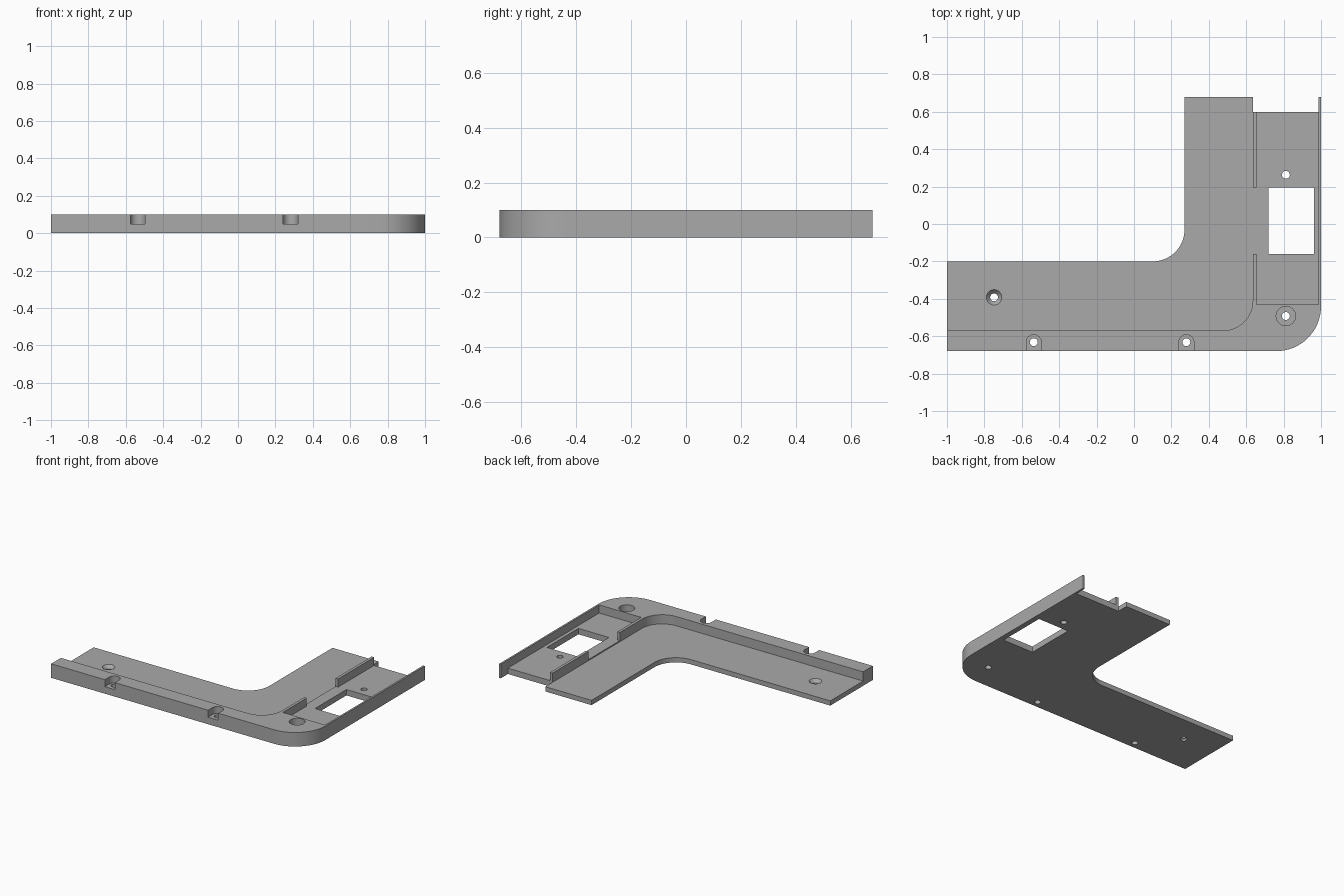
import bpy
from math import cos, sin, pi, radians

cube = bpy.data.objects.get("Cube")
if cube:
    bpy.data.objects.remove(cube)

grey = bpy.data.materials.new("plain grey")
grey.use_nodes = True
grey.diffuse_color = (0.4, 0.4, 0.4, 1)
grey.node_tree.nodes["Principled BSDF"].inputs["Base Color"].default_value = (0.4, 0.4, 0.4, 1)

TOP, PLATE, POCKET, LEDGE = 0.1, 0.034, 0.042, 0.05
END = 0.68          # half depth of the bracket
WALL_X = 0.635      # inner face of the raised border
HOLE = 0.021        # screw shank radius


def arc(cx, cy, r, start, stop, steps=16):
    """Points on an arc, angles in degrees."""
    angles = [radians(start + (stop - start) * i / steps) for i in range(steps + 1)]
    return [(cx + r * cos(a), cy + r * sin(a)) for a in angles]


def prism(name, outline, z0, z1):
    """Extrude an anticlockwise outline between two heights."""
    n = len(outline)
    verts = [(x, y, z) for z in (z0, z1) for x, y in outline]
    faces = [list(range(n))[::-1], list(range(n, 2 * n))]
    faces += [(i, (i + 1) % n, (i + 1) % n + n, i + n) for i in range(n)]
    mesh = bpy.data.meshes.new(name)
    mesh.from_pydata(verts, [], faces)
    obj = bpy.data.objects.new(name, mesh)
    bpy.context.collection.objects.link(obj)
    obj.data.materials.append(grey)
    return obj


def rect(x0, x1, y0, y1):
    return [(x0, y0), (x1, y0), (x1, y1), (x0, y1)]


def cone(x, y, r0, r1, z0, z1):
    bpy.ops.mesh.primitive_cone_add(vertices=32, radius1=r0, radius2=r1, depth=z1 - z0,
                                    location=(x, y, (z0 + z1) / 2))
    obj = bpy.context.object
    obj.data.materials.append(grey)
    return obj


def cut(target, cutter):
    """Subtract the cutter from the target and discard it."""
    cutter.hide_render = True
    mod = target.modifiers.new("cut", 'BOOLEAN')
    mod.operation, mod.solver, mod.object = 'DIFFERENCE', 'EXACT', cutter
    bpy.context.view_layer.objects.active = target
    bpy.ops.object.modifier_apply(modifier=mod.name)
    bpy.data.objects.remove(cutter)


# Full-height L-shaped body with rounded outer and inner corners
outline = [(-1, -END)] + arc(0.76, -END + 0.24, 0.24, -90, 0)
outline += [(1, END), (0.27, END)] + arc(0.1, -0.03, 0.17, 0, -90) + [(-1, -0.2)]
bracket = prism("corner_bracket", outline, 0, TOP)

# Thin plate area inside the raised border
recess = [(-1.1, -0.57)] + arc(WALL_X - 0.16, -0.41, 0.16, -90, 0)
recess += [(WALL_X, 0.8), (-1.1, 0.8)]
cut(bracket, prism("plate_recess", recess, PLATE, 0.2))

# Side pocket, gap in the divider, open back end and window
cut(bracket, prism("side_pocket", rect(0.655, 0.987, -0.43, 0.8), POCKET, 0.2))
cut(bracket, prism("divider_gap", rect(0.6, 0.7, -0.16, 0.195), POCKET, 0.2))
cut(bracket, prism("open_back", rect(WALL_X, 0.987, 0.6, 0.8), -0.1, 0.2))
cut(bracket, prism("window", rect(0.72, 0.962, -0.16, 0.195), -0.1, 0.2))

# Round-ended screw notches on the front edge
for x in (-0.536, 0.28):
    notch = [(x - 0.04, -0.8), (x + 0.04, -0.8)] + arc(x, -0.632, 0.04, 0, 180)
    cut(bracket, prism("notch", notch, LEDGE, 0.2))
    cut(bracket, cone(x, -0.632, HOLE, HOLE, -0.1, 0.2))

# Corner counterbore, pocket screw hole and countersunk plate hole
cut(bracket, cone(0.812, -0.492, 0.052, 0.052, LEDGE, 0.2))
for x, y in ((0.812, -0.492), (0.812, 0.263), (-0.748, -0.392)):
    cut(bracket, cone(x, y, HOLE, HOLE, -0.1, 0.2))
cut(bracket, cone(-0.748, -0.392, HOLE, 0.042, 0.012, PLATE + 0.001))

# Smooth curves, crisp edges
bpy.ops.object.select_all(action='DESELECT')
bracket.select_set(True)
bpy.context.view_layer.objects.active = bracket
bpy.ops.object.shade_smooth_by_angle(angle=radians(30))
